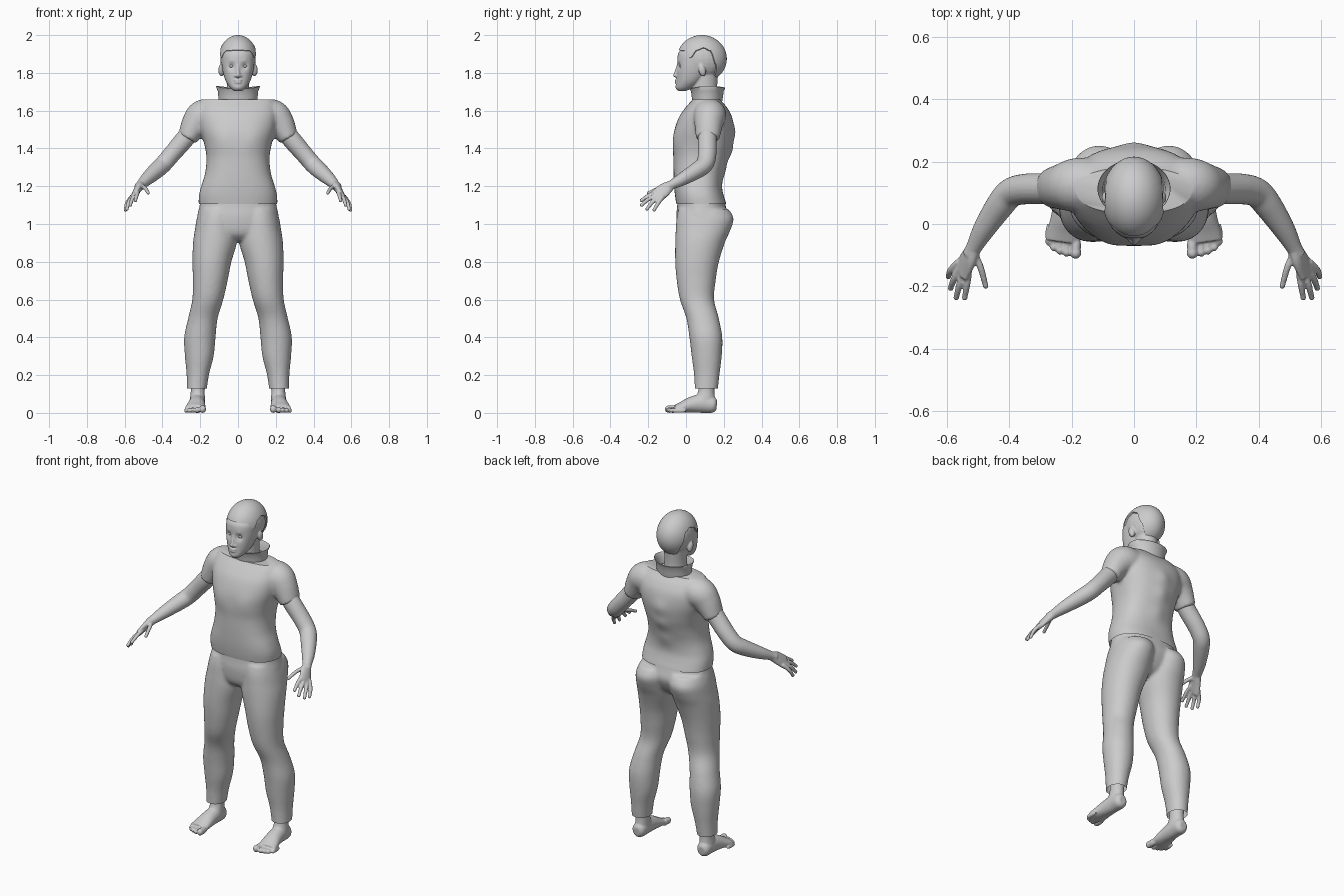
import bpy, bmesh, math
from mathutils import Vector, Matrix


def spline(pts, n=6):
    """Catmull-Rom resample of equal-length tuples."""
    out = []
    for i in range(len(pts) - 1):
        a, b, c, d = (pts[max(i - 1, 0)], pts[i], pts[i + 1], pts[min(i + 2, len(pts) - 1)])
        for k in range(n):
            t = k / n
            out.append([0.5 * (2*q + (r-p)*t + (2*p-5*q+4*r-s)*t*t + (3*q-p-3*r+s)*t**3)
                        for p, q, r, s in zip(a, b, c, d)])
    return out + [list(pts[-1])]


def skin(bm, rings, caps=True):
    vs = [[bm.verts.new(p) for p in r] for r in rings]
    n = len(vs[0])
    for a, b in zip(vs, vs[1:]):
        for i in range(n):
            bm.faces.new((a[i], a[(i+1) % n], b[(i+1) % n], b[i]))
    if caps:
        bm.faces.new(vs[0])
        bm.faces.new(vs[-1][::-1])


def loft(bm, secs, power=2.0, n=48, s=1):
    """Horizontal sections: z, centre x, half width, front y, back y."""
    rings = []
    for z, cx, w, y0, y1 in spline(secs):
        ring = []
        for i in range(n):
            c, q = math.cos(2*math.pi*i/n), math.sin(2*math.pi*i/n)
            c, q = (math.copysign(abs(v) ** (2/power), v) for v in (c, q))
            ring.append((s*(cx + w*c), (y0+y1)/2 + (y1-y0)/2*q, z))
        rings.append(ring)
    skin(bm, rings)


def tube(bm, pts, n=20, s=1, up=(0, 0, 1)):
    """Path points: x, y, z, side radius, up radius."""
    p = spline(pts)
    rings = []
    for i, q in enumerate(p):
        d = (Vector(p[min(i+1, len(p)-1)][:3]) - Vector(p[max(i-1, 0)][:3])).normalized()
        side = d.cross(Vector(up)).normalized()
        top = side.cross(d)
        ring = []
        for k in range(n):
            a = 2*math.pi*k/n
            v = Vector(q[:3]) + side*q[3]*math.cos(a) + top*q[4]*math.sin(a)
            ring.append((s*v.x, v.y, v.z))
        rings.append(ring)
    skin(bm, rings)


def blob(bm, c, r, rot=0):
    m = Matrix.Translation(c) @ Matrix.Rotation(rot, 4, 'X') @ Matrix.Diagonal((*r, 1))
    bmesh.ops.create_uvsphere(bm, u_segments=24, v_segments=16, radius=1, matrix=m)


def finish(bm, name, voxel=0, smooth=4, mirror=False, bumps=(), cuts=()):
    bmesh.ops.recalc_face_normals(bm, faces=bm.faces)
    me = bpy.data.meshes.new(name)
    bm.to_mesh(me)
    bm.free()
    ob = bpy.data.objects.new(name, me)
    bpy.context.collection.objects.link(ob)
    bpy.ops.object.select_all(action='DESELECT')
    bpy.context.view_layer.objects.active = ob
    ob.select_set(True)
    if mirror:
        ob.modifiers.new("mirror", 'MIRROR').use_mirror_merge = False
    if voxel:
        m = ob.modifiers.new("blend", 'REMESH')
        m.mode, m.voxel_size = 'VOXEL', voxel
        m = ob.modifiers.new("relax", 'SMOOTH')
        m.factor, m.iterations = 0.5, smooth
    for m in list(ob.modifiers):
        bpy.ops.object.modifier_apply(modifier=m.name)
    # Soft sculpted bumps: centre, radius, y push
    for v in ob.data.vertices:
        for c, r, push in bumps:
            d = (v.co - Vector(c)).length / r
            if d < 3:
                v.co.y += push * math.exp(-d*d)
    # Crisp garment edges
    if cuts:
        b = bmesh.new()
        b.from_mesh(ob.data)
        for z, nz, fill in cuts:
            r = bmesh.ops.bisect_plane(b, geom=b.verts[:] + b.edges[:] + b.faces[:],
                                       plane_co=(0, 0, z), plane_no=(0, 0, nz), clear_outer=True)
            if fill:
                bmesh.ops.holes_fill(b, edges=[e for e in r['geom_cut']
                                               if isinstance(e, bmesh.types.BMEdge)])
        b.to_mesh(ob.data)
        b.free()
    bpy.ops.object.shade_smooth_by_angle(angle=math.radians(45))
    return ob


# Shirt: torso and short sleeves
bm = bmesh.new()
loft(bm, [(1.06, 0, .205, -.04, .215), (1.10, 0, .208, -.05, .215), (1.15, 0, .207, -.058, .20),
          (1.20, 0, .195, -.063, .19), (1.27, 0, .174, -.066, .197), (1.35, 0, .167, -.067, .22),
          (1.42, 0, .178, -.069, .24), (1.50, 0, .20, -.06, .25), (1.57, 0, .21, -.035, .242),
          (1.62, 0, .205, 0, .215), (1.66, 0, .185, .035, .18), (1.69, 0, .13, .05, .17)], 2.4)
for s in (1, -1):
    tube(bm, [(.10, .125, 1.57, .085, .085), (.18, .125, 1.573, .088, .088),
              (.225, .12, 1.53, .076, .076), (.27, .115, 1.452, .063, .052)], s=s)
finish(bm, "shirt", .009, 6,
       bumps=[((.085, -.06, 1.45), .06, -.006), ((-.085, -.06, 1.45), .06, -.006),
              ((0, .25, 1.48), .05, .012), ((0, .24, 1.38), .05, .014), ((0, .2, 1.28), .05, .01)],
       cuts=[(1.66, 1, True), (1.105, -1, False)])

# Trousers: hips and two legs
bm = bmesh.new()
loft(bm, [(.91, 0, .07, 0, .12), (.95, 0, .19, -.04, .18), (1.03, 0, .215, -.052, .222),
          (1.09, 0, .205, -.047, .212), (1.13, 0, .198, -.045, .2)], 2.2)
for s in (1, -1):
    loft(bm, [(.09, .22, .05, .047, .165), (.2, .213, .059, .043, .177), (.3, .205, .076, .03, .189),
              (.4, .202, .083, .018, .192), (.5, .186, .078, .002, .174), (.6, .16, .082, -.032, .149),
              (.7, .147, .092, -.049, .157), (.8, .138, .103, -.057, .174), (.9, .122, .116, -.057, .205),
              (.97, .116, .112, -.054, .236), (1.03, .11, .108, -.05, .252),
              (1.08, .1, .103, -.04, .225)], 2.1, s=s)
finish(bm, "trousers", .009, 6, cuts=[(.13, -1, False)])

# Arms and hands
bm = bmesh.new()
tube(bm, [(.24, .115, 1.50, .05, .05), (.29, .113, 1.44, .05, .05), (.35, .112, 1.37, .049, .047),
          (.395, .1, 1.318, .047, .046), (.43, .06, 1.285, .045, .044), (.48, -.015, 1.24, .036, .035),
          (.513, -.075, 1.208, .026, .025), (.525, -.1, 1.195, .027, .024)])
tube(bm, [(.513, -.075, 1.208, .024, .024), (.53, -.11, 1.185, .02, .037),
          (.55, -.148, 1.153, .014, .041), (.556, -.16, 1.145, .01, .034)], up=(-.6, .1, 1))
for a, m, t in [((.53, -.14, 1.172), (.535, -.19, 1.155), (.543, -.236, 1.125)),
                ((.545, -.14, 1.158), (.56, -.195, 1.133), (.57, -.235, 1.1)),
                ((.555, -.135, 1.15), (.578, -.178, 1.115), (.588, -.206, 1.08)),
                ((.56, -.12, 1.148), (.588, -.148, 1.11), (.595, -.168, 1.075)),
                ((.515, -.09, 1.2), (.492, -.14, 1.19), (.476, -.198, 1.165))]:
    tube(bm, [(*a, .012, .012), (*m, .011, .011), (*t, .009, .009)], n=12)
    blob(bm, t, (.01, .01, .01))
finish(bm, "arms", .0045, 3, mirror=True)

# Bare feet with toes
bm = bmesh.new()
tube(bm, [(.216, .163, .04, .02, .025), (.216, .145, .042, .038, .042), (.216, .09, .05, .042, .05),
          (.219, .03, .043, .046, .043), (.224, -.02, .03, .053, .03), (.228, -.055, .022, .055, .021)])
loft(bm, [(.2, .213, .042, .065, .155), (.12, .213, .037, .066, .15), (.07, .215, .04, .04, .155),
          (.04, .215, .04, .02, .16)])
for x, y, r in [(.187, -.082, .02), (.216, -.08, .015), (.238, -.074, .014),
                (.258, -.064, .013), (.274, -.046, .012)]:
    blob(bm, (x, y + .012, r), (r * .85, .038, r))
    blob(bm, (x, y - .01, r), (r * .9, r, r))
finish(bm, "feet", .0045, 3, mirror=True)

# Head: cranium, face, neck, nose, lips, ears
bm = bmesh.new()
blob(bm, (0, .084, 1.875), (.094, .124, .117))
loft(bm, [(1.705, 0, .022, -.04, .0), (1.722, 0, .042, -.051, .04), (1.755, 0, .064, -.05, .085),
          (1.80, 0, .079, -.049, .12), (1.85, 0, .087, -.047, .14), (1.90, 0, .087, -.042, .15),
          (1.93, 0, .07, -.02, .14)], 2.2)
loft(bm, [(1.62, 0, .075, .04, .18), (1.70, 0, .06, .03, .165), (1.80, 0, .062, .03, .17)])
tube(bm, [(0, -.043, 1.84, .008, .007), (0, -.05, 1.81, .009, .009), (0, -.057, 1.79, .011, .01)], up=(0, -1, 0))
blob(bm, (0, -.055, 1.786), (.012, .013, .01))
blob(bm, (0, -.048, 1.761), (.023, .011, .006))
blob(bm, (0, -.048, 1.749), (.02, .011, .007))
for s in (1, -1):
    blob(bm, (s*.013, -.048, 1.784), (.009, .01, .008))
    blob(bm, (s*.088, .085, 1.815), (.016, .019, .034), .25)
finish(bm, "head", .0042, 3,
       bumps=[((s*.035, -.045, 1.835), .02, .012) for s in (1, -1)]
       + [((s*.037, -.045, 1.86), .014, -.003) for s in (1, -1)]
       + [((0, -.05, 1.722), .02, -.004)])

# Eyes
bm = bmesh.new()
for s in (1, -1):
    blob(bm, (s*.035, -.022, 1.836), (.014, .014, .009))
finish(bm, "eyes")

# Short hair shell with a cut-out round each ear
line = [(0, 22), (40, 20), (62, 2), (78, 22), (95, 28), (112, 20), (124, -12), (140, -48), (180, -60)]


def hairline(a):
    for (a0, e0), (a1, e1) in zip(line, line[1:]):
        if a <= a1:
            t = (a - a0) / (a1 - a0)
            return e0 + (e1 - e0) * t*t*(3 - 2*t)
    return line[-1][1]


bm = bmesh.new()
rings = []
for scale, order in ((1, range(0, 25)), (.93, range(24, -1, -1))):
    for j in order:
        ring = []
        for i in range(96):
            a = 360*i/96 - 180
            e = math.radians(89.5 + (hairline(abs(a)) - 89.5) * j/24)
            a = math.radians(a)
            ring.append((.103*scale*math.sin(a)*math.cos(e),
                         .084 - .132*scale*math.cos(a)*math.cos(e),
                         1.875 + .125*scale*math.sin(e)))
        rings.append(ring)
skin(bm, rings)
finish(bm, "hair")

# Standing collar, flared and slightly higher at the sides
bm = bmesh.new()
rings = []
for w, d, z, lift in [(.1, .078, 1.645, 0), (.104, .083, 1.675, 0), (.107, .086, 1.70, .004),
                      (.117, .094, 1.715, .012), (.116, .092, 1.718, .012), (.1, .08, 1.70, .004),
                      (.095, .075, 1.665, 0)]:
    ring = []
    for i in range(64):
        a = 2*math.pi*i/64
        c, q = math.cos(a), math.sin(a)
        ring.append((w*c, .113 + d*q, z + lift*(c*c + .4*max(q, 0))))
    rings.append(ring)
skin(bm, rings, caps=False)
finish(bm, "collar")
